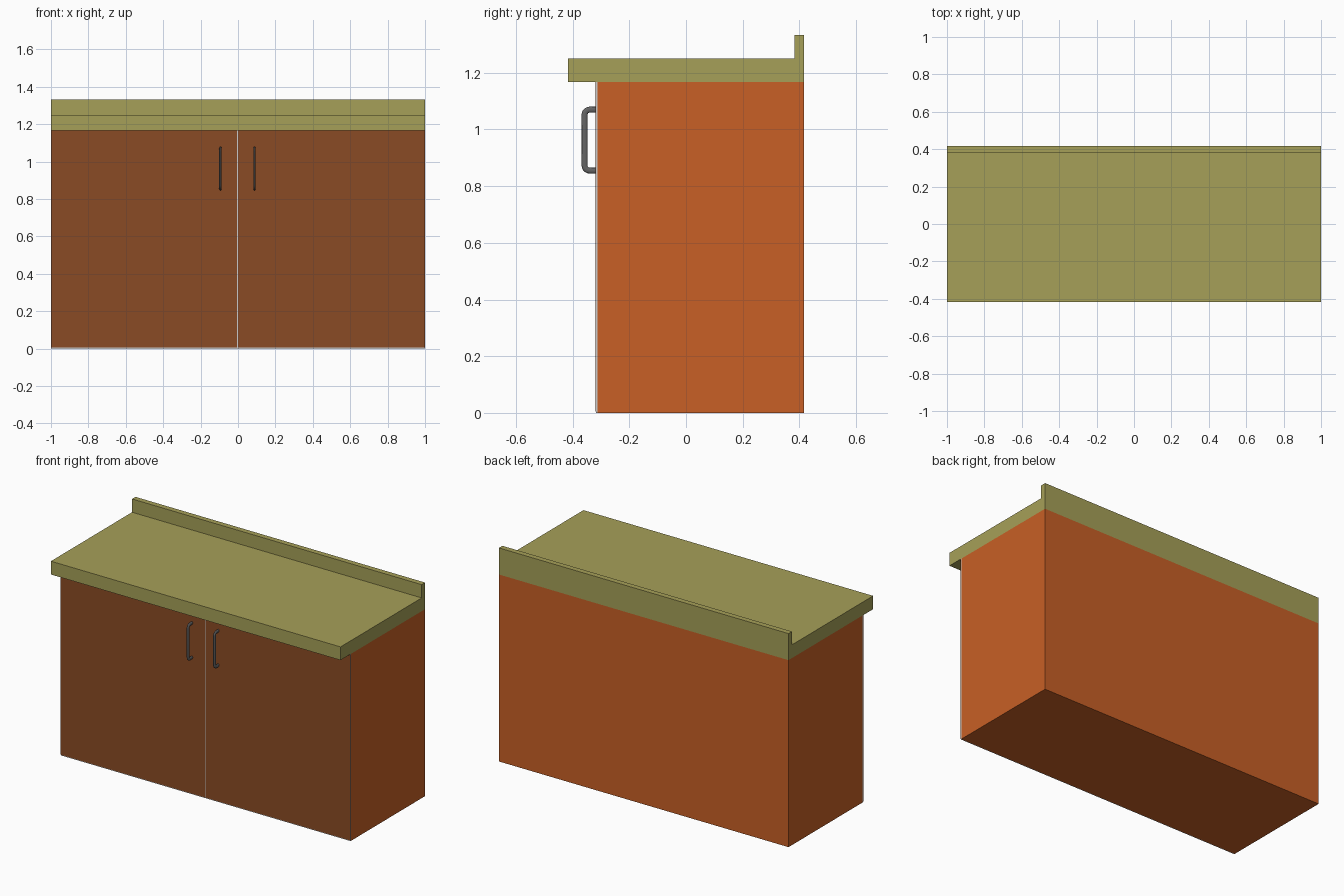
import bpy, bmesh, math

if "Cube" in bpy.data.objects:
    bpy.data.objects.remove(bpy.data.objects["Cube"])


def material(name, rgb):
    m = bpy.data.materials.new(name)
    m.diffuse_color = (*rgb, 1)
    m.use_nodes = True
    m.node_tree.nodes["Principled BSDF"].inputs["Base Color"].default_value = m.diffuse_color
    return m


orange = material("orange_wood", (0.578, 0.117, 0.019))
brown = material("brown_wood", (0.255, 0.07, 0.018))
olive = material("olive_stone", (0.381, 0.352, 0.098))
dark = material("dark_metal", (0.13, 0.13, 0.13))


def extrude_profile(name, yz, x0, x1, mat=None):
    """Extrude a closed (y, z) outline along x."""
    bm = bmesh.new()
    face = bm.faces.new([bm.verts.new((x0, y, z)) for y, z in yz])
    new = bmesh.ops.extrude_face_region(bm, geom=[face])["geom"]
    verts = [v for v in new if isinstance(v, bmesh.types.BMVert)]
    bmesh.ops.translate(bm, verts=verts, vec=(x1 - x0, 0, 0))
    bmesh.ops.recalc_face_normals(bm, faces=bm.faces)
    mesh = bpy.data.meshes.new(name)
    bm.to_mesh(mesh)
    bm.free()
    ob = bpy.data.objects.new(name, mesh)
    bpy.context.collection.objects.link(ob)
    if mat:
        mesh.materials.append(mat)
    return ob


def box(name, x, y, z, mat=None):
    outline = [(y[0], z[0]), (y[1], z[0]), (y[1], z[1]), (y[0], z[1])]
    return extrude_profile(name, outline, x[0], x[1], mat)


TOP, BACK, FRONT = 1.167, 0.417, -0.32

# Cabinet carcass with a thin grey door backing
box("cabinet_body", (-1, 1), (-0.313, BACK), (0, TOP), orange)
box("door_backing", (-1, 1), (-0.318, -0.313), (0, TOP))

# Pair of doors with a narrow seam
box("left_door", (-1, -0.005), (FRONT, -0.318), (0.005, TOP), brown)
box("right_door", (-0.001, 1), (FRONT, -0.318), (0.005, TOP), brown)

# Worktop with raised backsplash
extrude_profile("worktop", [(-0.417, TOP), (BACK, TOP), (BACK, 1.333),
                            (0.383, 1.333), (0.383, 1.25), (-0.417, 1.25)], -1, 1, olive)


# Bent bar handles
def handle(name, x):
    r, depth, z0, z1, steps = 0.018, -0.358, 0.855, 1.07, 5
    path = [(FRONT + 0.003, z0)]
    for cz, start in ((z0 + r, -90), (z1 - r, 180)):
        for i in range(steps + 1):
            a = math.radians(start - 90 * i / steps)
            path.append((depth + r + r * math.cos(a), cz + r * math.sin(a)))
    path.append((FRONT + 0.003, z1))
    curve = bpy.data.curves.new(name, "CURVE")
    curve.dimensions = "3D"
    curve.bevel_depth = 0.0105
    curve.bevel_resolution = 2
    curve.use_fill_caps = True
    spline = curve.splines.new("POLY")
    spline.points.add(len(path) - 1)
    for p, (y, z) in zip(spline.points, path):
        p.co = (0, y, z, 1)
    curve.materials.append(dark)
    ob = bpy.data.objects.new(name, curve)
    ob.location.x = x
    ob.scale.x = 0.6  # oval bar section
    bpy.context.collection.objects.link(ob)


handle("left_handle", -0.094)
handle("right_handle", 0.088)
